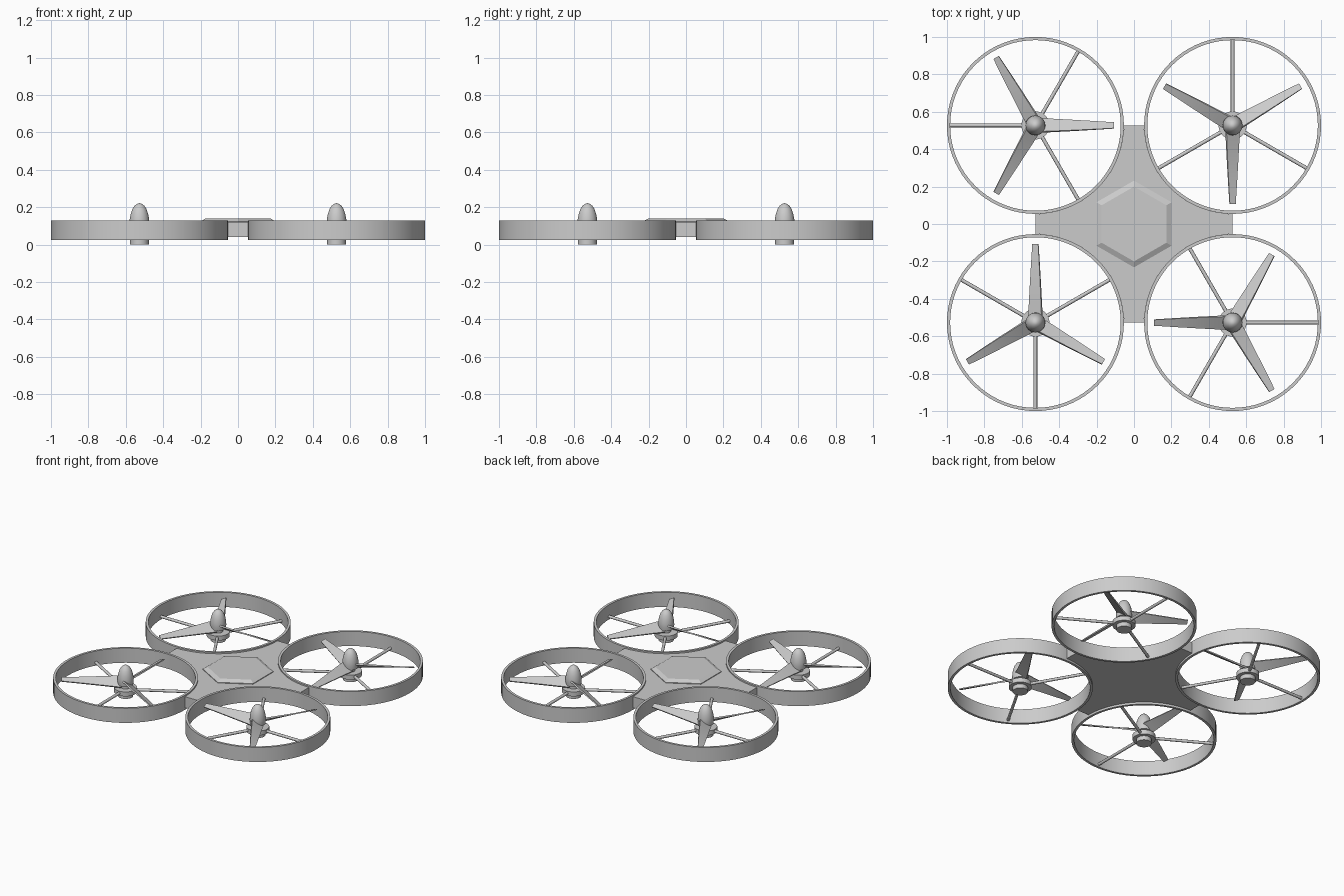
import bpy, bmesh
from math import radians, sin, cos, pi
from mathutils import Vector, Matrix

if "Cube" in bpy.data.objects:
    bpy.data.objects.remove(bpy.data.objects["Cube"])

grey = bpy.data.materials.new("plain_grey")
grey.use_nodes = True
COLOUR = (0.6, 0.6, 0.6, 1)
grey.diffuse_color = COLOUR
grey.node_tree.nodes["Principled BSDF"].inputs["Base Color"].default_value = COLOUR

ROTOR = 0.527    # rotor centre offset along x and y
RADIUS = 0.473   # duct outer radius


def make_mesh(name, bm, smooth=False):
    bmesh.ops.remove_doubles(bm, verts=bm.verts, dist=1e-5)
    bmesh.ops.recalc_face_normals(bm, faces=bm.faces)
    mesh = bpy.data.meshes.new(name)
    bm.to_mesh(mesh)
    bm.free()
    mesh.materials.append(grey)
    if smooth:
        mesh.shade_smooth()
        mesh.set_sharp_from_angle(angle=radians(35))
    return mesh


def place(name, mesh, location=(0, 0, 0), turn=0):
    obj = bpy.data.objects.new(name, mesh)
    bpy.context.scene.collection.objects.link(obj)
    obj.location = location
    obj.rotation_euler.z = turn
    return obj


def lathe(name, profile, steps, closed=False):
    """Revolve (radius, height) points around z."""
    bm = bmesh.new()
    verts = [bm.verts.new((r, 0, z)) for r, z in profile]
    pairs = list(zip(verts, verts[1:]))
    if closed:
        pairs.append((verts[-1], verts[0]))
    edges = [bm.edges.new(p) for p in pairs]
    bmesh.ops.spin(bm, geom=verts + edges, cent=(0, 0, 0), axis=(0, 0, 1),
                   angle=2 * pi, steps=steps, use_merge=True)
    return make_mesh(name, bm, smooth=True)


def loft(bm, sections):
    """Skin a list of equal-length point loops and cap both ends."""
    loops = [[bm.verts.new(p) for p in s] for s in sections]
    n = len(loops[0])
    for a, b in zip(loops, loops[1:]):
        for i in range(n):
            j = (i + 1) % n
            bm.faces.new((a[i], a[j], b[j], b[i]))
    bm.faces.new(loops[0])
    bm.faces.new(loops[-1])


# Central body: four arms with concave sides hugging the ducts
outline = []
for quarter in range(4):
    turn = Matrix.Rotation(quarter * pi / 2, 3, 'Z')
    for i in range(25):
        a = -pi / 2 - i * pi / 2 / 24
        p = Vector((ROTOR + RADIUS * cos(a), ROTOR + RADIUS * sin(a), 0))
        outline.append(turn @ p)
bm = bmesh.new()
loft(bm, [[p + Vector((0, 0, z)) for p in outline] for z in (0.04, 0.12)])
place("body", make_mesh("body", bm))

# Bevelled hexagonal hatch on top of the body
bm = bmesh.new()
loft(bm, [[(r * sin(i * pi / 3), r * cos(i * pi / 3), z) for i in range(6)]
          for r, z in ((0.232, 0.118), (0.232, 0.125), (0.2, 0.14))])
place("hatch", make_mesh("hatch", bm))

# Shared rotor parts
duct = lathe("duct", [(RADIUS, 0.025), (RADIUS, 0.13),
                      (RADIUS - 0.017, 0.13), (RADIUS - 0.017, 0.025)], 72, True)
motor = lathe("motor", [(0, 0), (0.05, 0), (0.05, 0.03), (0.075, 0.03),
                        (0.075, 0.062), (0.03, 0.062), (0.03, 0.1)], 32)
spinner = lathe("spinner", [(0, 0.085), (0.05, 0.085), (0.053, 0.11),
                            (0.052, 0.135), (0.047, 0.163), (0.038, 0.19),
                            (0.026, 0.208), (0.013, 0.218), (0, 0.222)], 32)

# Spoke: thin rod from motor to duct
bm = bmesh.new()
bmesh.ops.create_cone(bm, cap_ends=True, segments=12, radius1=0.01, radius2=0.01,
                      depth=0.4, matrix=Matrix.Translation((0.263, 0, 0.046))
                      @ Matrix.Rotation(pi / 2, 4, 'Y'))
spoke = make_mesh("spoke", bm, True)

# Propeller blade: tapered, twisted slab
sections = []
for i in range(7):
    t = i / 6
    chord = 0.088 * (1 - t) + 0.034 * t
    thick = 0.012 * (1 - t) + 0.007 * t
    pitch = radians(36 - 14 * t)
    twist = Matrix.Rotation(-pitch, 3, 'X')
    sections.append([twist @ Vector((0, y * chord / 2, z * thick / 2))
                     + Vector((0.025 + 0.395 * t, 0, 0.1))
                     for y, z in ((-1, -1), (1, -1), (1, 1), (-1, 1))])
bm = bmesh.new()
loft(bm, sections)
blade = make_mesh("blade", bm, True)

# Four rotors, each turned a quarter from the last
corners = [("front_left", 1, -1), ("back_left", 1, 1),
           ("back_right", -1, 1), ("front_right", -1, -1)]
for k, (corner, sx, sy) in enumerate(corners):
    spot = (sx * ROTOR, sy * ROTOR, 0)
    turn = k * pi / 2
    for mesh in (duct, motor, spinner):
        place(f"{corner}_{mesh.name}", mesh, spot, turn)
    for i in range(3):
        angle = turn + i * 2 * pi / 3
        place(f"{corner}_spoke_{i + 1}", spoke, spot, angle)
        place(f"{corner}_blade_{i + 1}", blade, spot, angle + pi)
